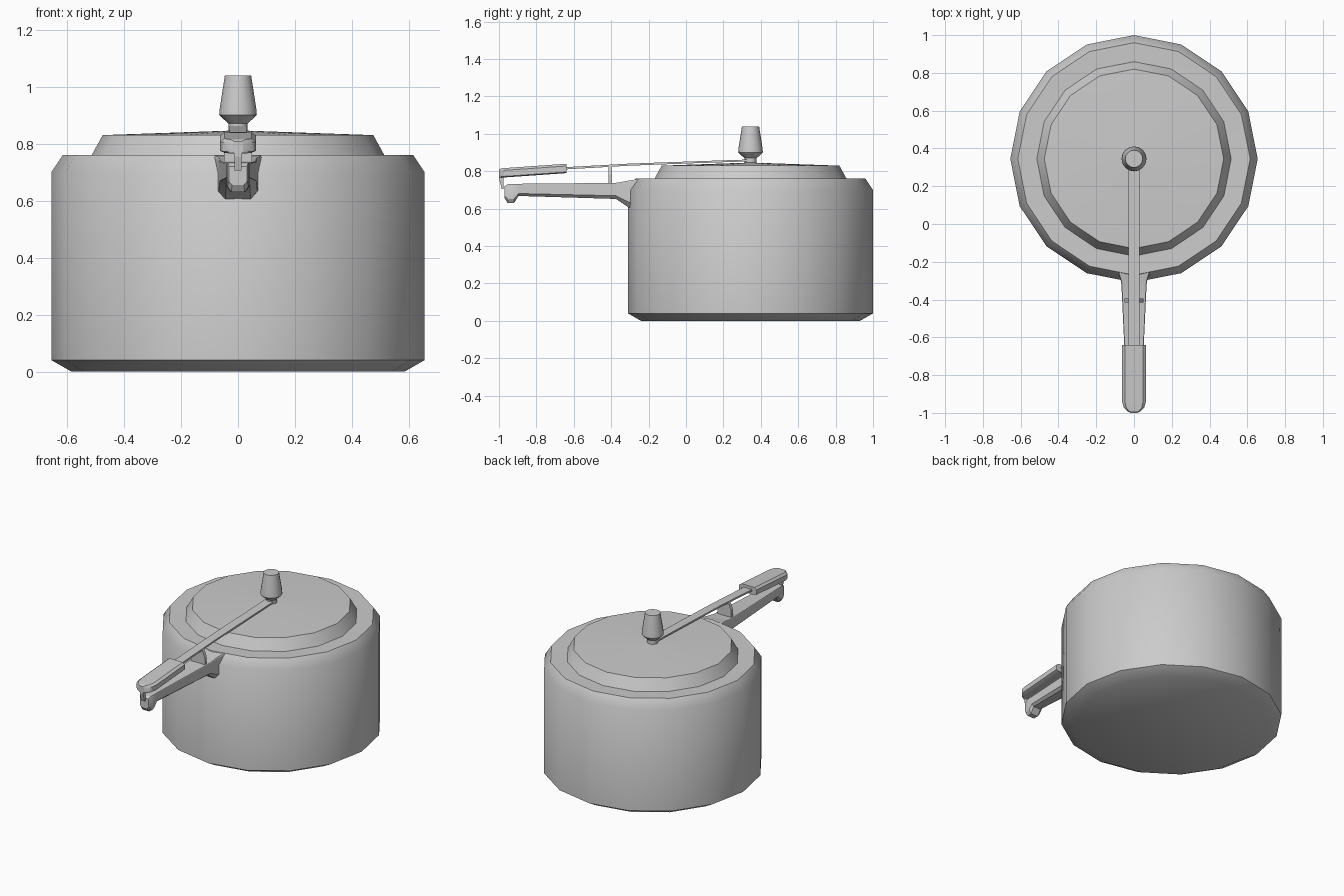
import bpy, bmesh, math

if "Cube" in bpy.data.objects:
    bpy.data.objects.remove(bpy.data.objects["Cube"])

CY = 0.345  # pot axis in y


def finish(name, bm, angle):
    bmesh.ops.recalc_face_normals(bm, faces=bm.faces)
    me = bpy.data.meshes.new(name)
    bm.to_mesh(me)
    bm.free()
    ob = bpy.data.objects.new(name, me)
    bpy.context.collection.objects.link(ob)
    if angle:
        bpy.ops.object.select_all(action='DESELECT')
        ob.select_set(True)
        bpy.context.view_layer.objects.active = ob
        bpy.ops.object.shade_smooth_by_angle(angle=math.radians(angle))
    return ob


def bridge(bm, rings):
    """Skin closed vertex rings and cap both ends."""
    for a, b in zip(rings, rings[1:]):
        n = len(a)
        for i in range(n):
            j = (i + 1) % n
            bm.faces.new((a[i], a[j], b[j], b[i]))
    bm.faces.new(rings[0])
    bm.faces.new(rings[-1])


def lathe(name, profile, sides, angle):
    """Revolve (radius, z) points about the pot axis."""
    bm = bmesh.new()
    rings = []
    for r, z in profile:
        rings.append([bm.verts.new((r * math.cos(2 * math.pi * i / sides),
                                    CY + r * math.sin(2 * math.pi * i / sides), z))
                      for i in range(sides)])
    bridge(bm, rings)
    return finish(name, bm, angle)


def loft(name, sections, top, bottom, angle=0):
    """Skin sections (y, half_width, z_top, z_bottom); top/bottom are chamfers."""
    bm = bmesh.new()
    rings = []
    for y, w, zt, zb in sections:
        half = [(w * (1 - bottom * 7), zb), (w, zb + bottom * (zt - zb) * 4),
                (w, zt - top * (zt - zb) * 4), (w * (1 - top * 4), zt)]
        ring = half + [(-x, z) for x, z in reversed(half)]
        rings.append([bm.verts.new((x, y, z)) for x, z in ring])
    bridge(bm, rings)
    return finish(name, bm, angle)


# pot body and lid, both sixteen-sided
lathe("pot_body", [(0.585, 0), (0.655, 0.04), (0.655, 0.70), (0.615, 0.76),
                   (0.49, 0.757)], 16, 40)
lathe("lid", [(0.515, 0.757), (0.475, 0.83), (0.02, 0.846)], 16, 30)

# pressure weight on its neck
lathe("vent_neck", [(0.033, 0.835), (0.033, 0.872)], 16, 30)
lathe("pressure_weight", [(0.033, 0.87), (0.066, 0.90), (0.064, 0.925),
                          (0.046, 1.04)], 16, 30)

# lower handle: flared root, tapering bar and drooping tip
loft("lower_handle", [(-0.25, 0.085, 0.759, 0.61), (-0.305, 0.068, 0.75, 0.605),
                      (-0.375, 0.064, 0.738, 0.652), (-0.895, 0.040, 0.733, 0.668),
                      (-0.92, 0.040, 0.733, 0.63), (-0.953, 0.037, 0.731, 0.63),
                      (-0.97, 0.032, 0.72, 0.655)], 0.01, 0.05, 25)

# upper grip with rounded tip
loft("upper_grip", [(-0.64, 0.063, 0.840, 0.790), (-0.94, 0.063, 0.819, 0.769),
                    (-0.972, 0.054, 0.817, 0.767), (-0.99, 0.036, 0.815, 0.766),
                    (-1.0, 0.018, 0.808, 0.766)], 0.06, 0.03, 25)

# flat lever from grip to weight
loft("lever", [(-0.66, 0.029, 0.821, 0.809), (-0.30, 0.029, 0.841, 0.830),
               (0.10, 0.029, 0.855, 0.845), (0.345, 0.029, 0.863, 0.853)], 0, 0.001)

# latch hook hanging from the grip tip
loft("latch_hook", [(-0.998, 0.012, 0.775, 0.755), (-0.985, 0.012, 0.775, 0.705),
                    (-0.976, 0.012, 0.775, 0.705)], 0, 0.001)

# arched post carrying the lever
loft("lever_post", [(-0.415, 0.05, 0.833, 0.71), (-0.395, 0.05, 0.833, 0.71)], 0.1, 0.001)
